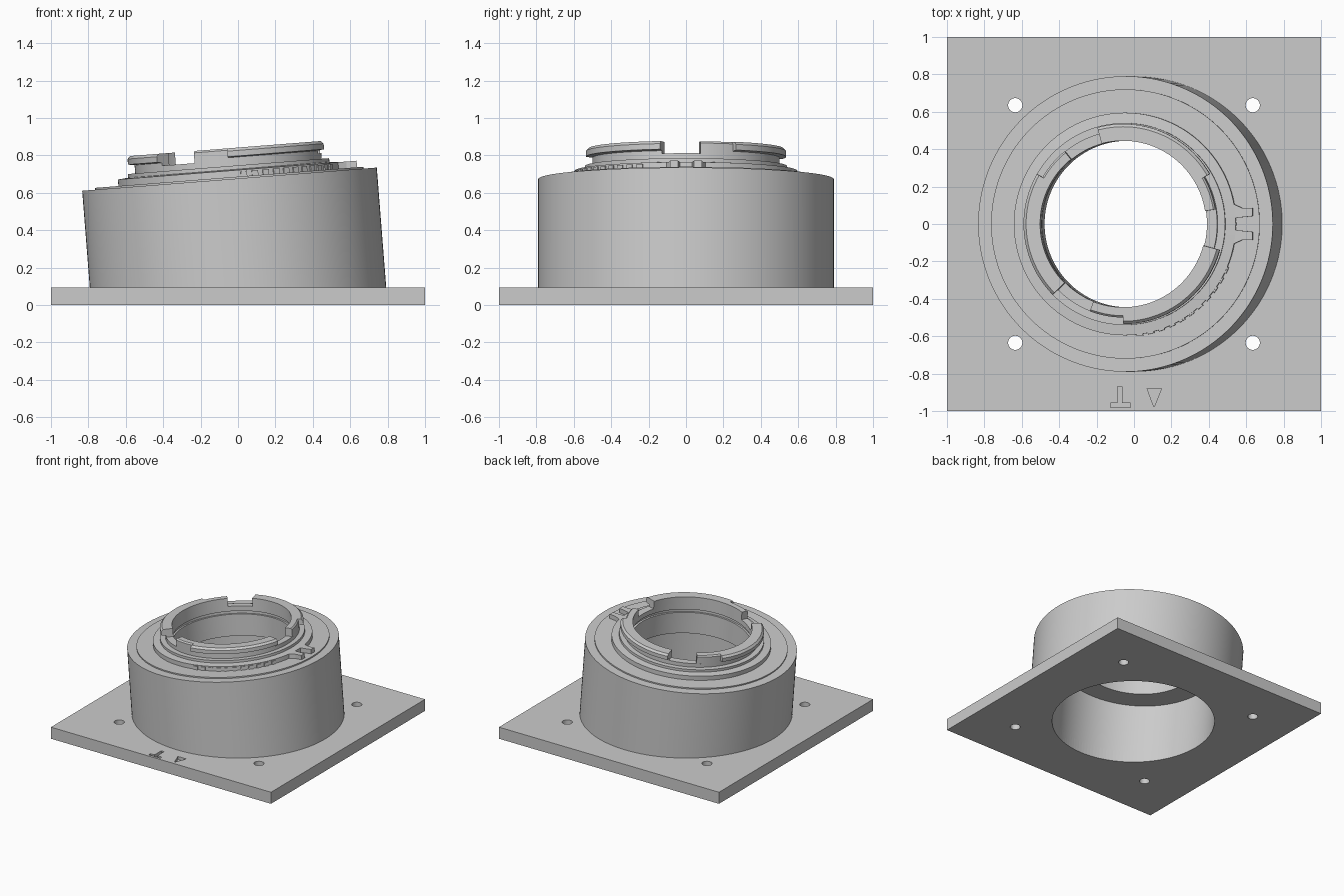
import bpy, bmesh
from math import radians, sin, cos, pi
from mathutils import Matrix, Vector

if "Cube" in bpy.data.objects:
    bpy.data.objects.remove(bpy.data.objects["Cube"])

PLATE_TOP = 0.095
DECK = 0.58                      # height of the drum's top along its tilted axis
TILT = Matrix.Translation((0, 0, PLATE_TOP)) @ Matrix.Rotation(radians(-4.5), 4, 'Y')
STEP = 2.5

grey = bpy.data.materials.new("plain_grey")
grey.use_nodes = True
grey.diffuse_color = (0.6, 0.6, 0.6, 1)
grey.node_tree.nodes["Principled BSDF"].inputs["Base Color"].default_value = (0.6, 0.6, 0.6, 1)


def finish(name, bm, smooth=True):
    bmesh.ops.recalc_face_normals(bm, faces=bm.faces)
    mesh = bpy.data.meshes.new(name)
    bm.to_mesh(mesh)
    bm.free()
    mesh.materials.append(grey)
    ob = bpy.data.objects.new(name, mesh)
    bpy.context.collection.objects.link(ob)
    if smooth:
        bpy.ops.object.select_all(action='DESELECT')
        ob.select_set(True)
        bpy.context.view_layer.objects.active = ob
        bpy.ops.object.shade_smooth_by_angle(angle=radians(25))
    return ob


def sweep(bm, profile, start=0, end=360):
    """Revolve a closed (radius, rise above deck) profile about the tilted axis."""
    full = end - start >= 360
    n = max(1, round((end - start) / STEP))
    rings = []
    for i in range(n if full else n + 1):
        a = radians(start + (end - start) * i / n)
        rings.append([bm.verts.new(TILT @ Vector((r * cos(a), r * sin(a), DECK + h)))
                      for r, h in profile])
    k = len(profile)
    for i in range(n):
        p, q = rings[i], rings[(i + 1) % len(rings)]
        for j in range(k):
            bm.faces.new((p[j], q[j], q[(j + 1) % k], p[(j + 1) % k]))
    if not full:
        bm.faces.new(rings[0])
        bm.faces.new(rings[-1])


def prism(bm, outline, z0, z1, matrix=Matrix()):
    lo = [bm.verts.new(matrix @ Vector((x, y, z0))) for x, y in outline]
    hi = [bm.verts.new(matrix @ Vector((x, y, z1))) for x, y in outline]
    bm.faces.new(lo)
    bm.faces.new(hi)
    for i in range(len(lo)):
        j = (i + 1) % len(lo)
        bm.faces.new((lo[i], lo[j], hi[j], hi[i]))


def rect(x0, x1, y0, y1):
    return [(x0, y0), (x1, y0), (x1, y1), (x0, y1)]


def circle(cx, cy, r, n=32):
    return [(cx + r * cos(2 * pi * i / n), cy + r * sin(2 * pi * i / n)) for i in range(n)]


# Square base plate
bm = bmesh.new()
prism(bm, rect(-1, 1, -1, 1), 0, PLATE_TOP)
plate = finish("base_plate", bm, smooth=False)

# Cutter: tilted bore, four screw holes, two engraved orientation marks
bm = bmesh.new()
prism(bm, circle(0, 0, 0.61, 144), -0.3, 0.2, TILT)
for sx in (-1, 1):
    for sy in (-1, 1):
        prism(bm, circle(sx * 0.635, sy * 0.635, 0.038), -0.1, 0.2)
prism(bm, [(0.07, -0.88), (0.107, -0.98), (0.147, -0.88)], 0.07, 0.2)
prism(bm, [(-0.125, -0.98), (-0.02, -0.98), (-0.02, -0.957), (-0.063, -0.957),
           (-0.063, -0.87), (-0.088, -0.87), (-0.088, -0.957), (-0.125, -0.957)], 0.07, 0.2)
cutter = finish("plate_cutter", bm, smooth=False)
cutter.hide_render = True
cutter.display_type = 'WIRE'
cut = plate.modifiers.new("holes", 'BOOLEAN')
cut.object = cutter
cut.operation = 'DIFFERENCE'
cut.solver = 'EXACT'

# Tilted drum with stepped rings, neck and inner ledge
bm = bmesh.new()
sweep(bm, [(0.61, -0.75), (0.79, -0.75), (0.79, 0), (0.72, 0), (0.72, 0.01),
           (0.595, 0.01), (0.595, 0.045), (0.54, 0.05), (0.54, 0.07), (0.5, 0.07),
           (0.5, 0.1), (0.445, 0.1), (0.445, 0.06), (0.46, 0.06), (0.46, 0.035),
           (0.445, 0.035), (0.445, -0.14), (0.61, -0.14)])
bmesh.ops.recalc_face_normals(bm, faces=bm.faces)
bmesh.ops.bisect_plane(bm, geom=bm.verts[:] + bm.edges[:] + bm.faces[:],
                       plane_co=(0, 0, PLATE_TOP - 0.002), plane_no=(0, 0, -1), clear_outer=True)
finish("tilted_drum", bm)

# Bayonet rim: three lipped sectors and plain sectors, with a notch between each
bm = bmesh.new()
for turn in (0, 120, 240):
    sweep(bm, [(0.445, 0.1), (0.5, 0.1), (0.5, 0.115), (0.535, 0.12), (0.535, 0.15),
               (0.52, 0.165), (0.445, 0.165)], 30 + turn, 105 + turn)
    sweep(bm, [(0.445, 0.1), (0.5, 0.1), (0.5, 0.155), (0.49, 0.165), (0.445, 0.165)],
          9 + turn, 30 + turn)
finish("bayonet_rim", bm)

# Grip teeth along one side of the middle ring
bm = bmesh.new()
for i in range(11):
    a = 276 + i * 5.8
    sweep(bm, [(0.585, 0.005), (0.603, 0.005), (0.603, 0.038), (0.585, 0.038)], a, a + 3.2)
finish("grip_teeth", bm)

# Two-pronged catch on the high side
bm = bmesh.new()
for s in (-1, 1):
    prism(bm, [(0.57, s * 0.03), (0.685, s * 0.042), (0.685, s * 0.085),
               (0.63, s * 0.085), (0.575, s * 0.11)], DECK, DECK + 0.045, TILT)
finish("forked_catch", bm, smooth=False)
